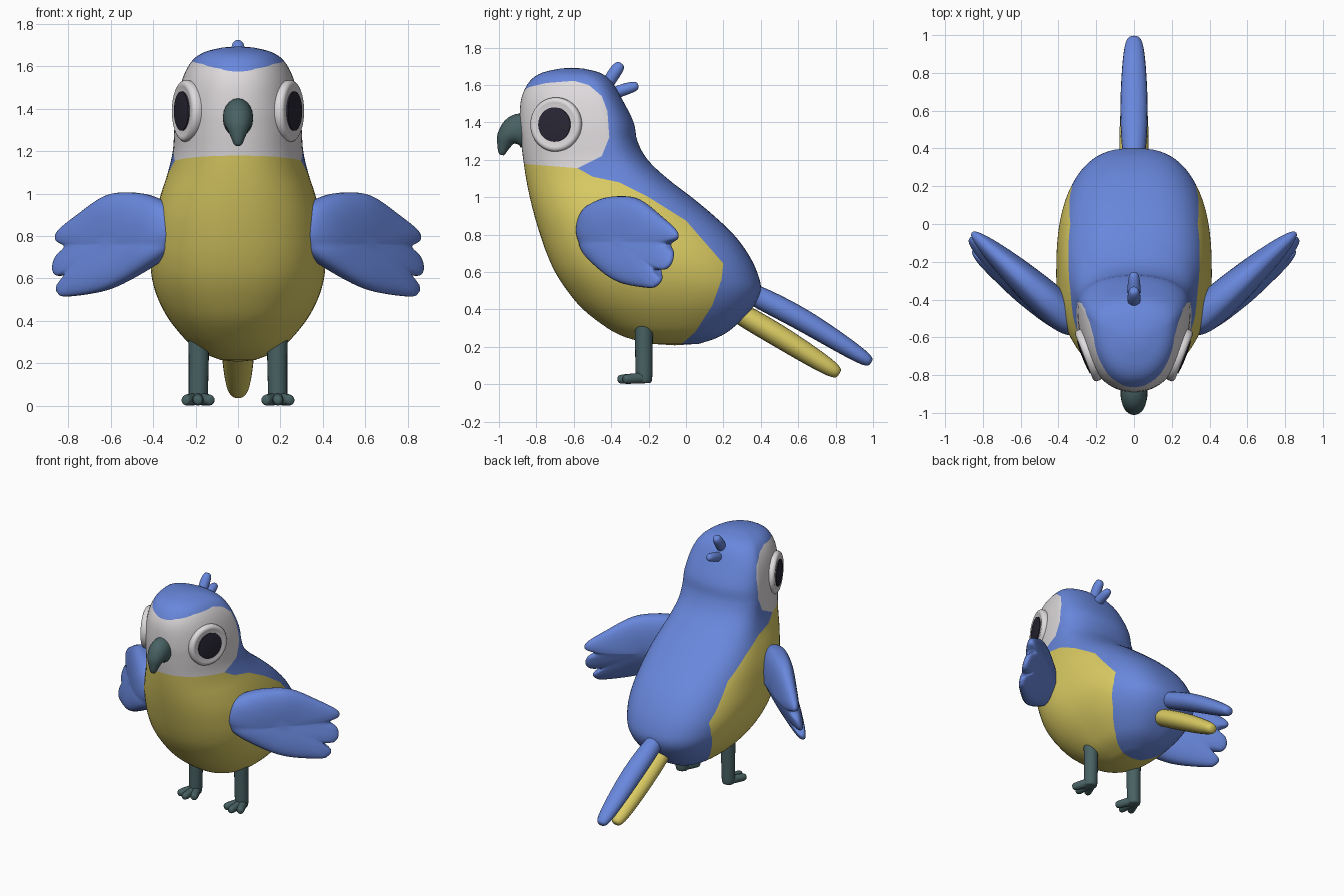
import bpy, bmesh, math
from mathutils import Vector

if "Cube" in bpy.data.objects:
    bpy.data.objects.remove(bpy.data.objects["Cube"])


def material(name, rgb):
    m = bpy.data.materials.new(name)
    m.diffuse_color = (*rgb, 1)
    m.use_nodes = True
    m.node_tree.nodes["Principled BSDF"].inputs["Base Color"].default_value = m.diffuse_color
    return m


BLUE = material("sky blue", (0.14, 0.245, 0.72))
YELLOW = material("soft yellow", (0.71, 0.60, 0.125))
WHITE = material("off white", (0.73, 0.70, 0.72))
DARK = material("dark pupil", (0.022, 0.02, 0.035))
TEAL = material("grey teal", (0.065, 0.12, 0.125))


def catmull(pts, n, closed=False):
    """Smooth curve through points of any dimension, n samples per span."""
    k = len(pts)
    get = (lambda i: pts[i % k]) if closed else (lambda i: pts[max(0, min(k - 1, i))])
    out = []
    for i in range(k if closed else k - 1):
        for s in range(n):
            t = s / n
            out.append(tuple(
                0.5 * (2 * b + (c - a) * t + (2 * a - 5 * b + 4 * c - d) * t * t
                       + (3 * b - a - 3 * c + d) * t ** 3)
                for a, b, c, d in zip(get(i - 1), get(i), get(i + 1), get(i + 2))))
    if not closed:
        out.append(tuple(pts[-1]))
    return out


def loft(bm, rings, start, end):
    """Skin a list of closed rings and close both ends with a point."""
    vr = [[bm.verts.new(p) for p in r] for r in rings]
    n = len(vr[0])
    for a, b in zip(vr, vr[1:]):
        for i in range(n):
            j = (i + 1) % n
            bm.faces.new((a[i], a[j], b[j], b[i]))
    for ring, tip in ((vr[0], start), (vr[-1], end)):
        v = bm.verts.new(tip)
        for i in range(n):
            bm.faces.new((ring[i], ring[(i + 1) % n], v))


def finish(bm, name, mats, mirror=False):
    bmesh.ops.recalc_face_normals(bm, faces=bm.faces)
    me = bpy.data.meshes.new(name)
    bm.to_mesh(me)
    bm.free()
    for m in mats:
        me.materials.append(m)
    ob = bpy.data.objects.new(name, me)
    bpy.context.collection.objects.link(ob)
    if mirror:
        ob.modifiers.new("mirror", "MIRROR").use_mirror_merge = False
    return ob


def lobe(name, mat, path, p=3.0, mirror=False, rows=24, sides=20):
    """Rounded tube; path points are (x, y, z, half width, half thickness)."""
    curve = catmull(path, 20)
    last = len(curve) - 1
    rings = []
    for r in range(1, rows):
        t = (1 - math.cos(math.pi * r / rows)) / 2
        i = min(int(t * last), last - 1)
        f = t * last - i
        a, b = curve[i], curve[i + 1]
        q = [u + (v - u) * f for u, v in zip(a, b)]
        tan = (Vector(b[:3]) - Vector(a[:3])).normalized()
        side = tan.cross(Vector((0, 0, 1)))
        side = side.normalized() if side.length > 0.05 else Vector((1, 0, 0))
        up = side.cross(tan)
        cap = (1 - abs(2 * t - 1) ** p) ** (1 / p)
        rings.append([Vector(q[:3])
                      + side * (q[3] * cap * math.cos(math.tau * k / sides))
                      + up * (q[4] * cap * math.sin(math.tau * k / sides))
                      for k in range(sides)])
    bm = bmesh.new()
    loft(bm, rings, path[0][:3], path[-1][:3])
    return finish(bm, name, [mat], mirror)


# Body and head: horizontal sections (z, front y, back y, widest y, half width)
sections = [
    (1.688, -0.67, -0.55, -0.59, 0.07), (1.665, -0.77, -0.46, -0.56, 0.16),
    (1.62, -0.835, -0.40, -0.51, 0.22), (1.53, -0.88, -0.345, -0.47, 0.265),
    (1.40, -0.89, -0.28, -0.44, 0.292), (1.30, -0.882, -0.26, -0.43, 0.30),
    (1.20, -0.87, -0.205, -0.41, 0.307), (1.10, -0.855, -0.10, -0.38, 0.33),
    (1.00, -0.835, 0.03, -0.36, 0.362), (0.90, -0.81, 0.15, -0.34, 0.388),
    (0.80, -0.78, 0.255, -0.31, 0.403), (0.70, -0.745, 0.33, -0.27, 0.412),
    (0.60, -0.70, 0.38, -0.23, 0.405), (0.50, -0.635, 0.40, -0.19, 0.375),
    (0.40, -0.55, 0.35, -0.15, 0.32), (0.30, -0.42, 0.25, -0.12, 0.235),
    (0.25, -0.32, 0.17, -0.09, 0.165), (0.216, -0.19, 0.07, -0.07, 0.08)]


def section_ring(z, yf, yb, yw, w, n=72):
    ring = []
    for k in range(n):
        c, s = math.cos(math.tau * k / n), math.sin(math.tau * k / n)
        e = 2.2 + (0.4 * max(0, min(1, (1.25 - z) / 0.3)) if s > 0 else 0)
        x = math.copysign(abs(c) ** (2 / e), c) * w
        y = math.copysign(abs(s) ** (2 / e), s)
        ring.append((x, yw + y * ((yb - yw) if y > 0 else (yw - yf)), z))
    return ring


bm = bmesh.new()
loft(bm, [section_ring(*s) for s in catmull(sections, 4)],
     (0, -0.61, 1.692), (0, -0.06, 0.208))

# Colour borders in side profile (y, z)
face_edge = [(-0.88, 1.565), (-0.84, 1.588), (-0.75, 1.61), (-0.6, 1.622), (-0.52, 1.60),
             (-0.45, 1.54), (-0.42, 1.46), (-0.41, 1.32), (-0.45, 1.22), (-0.58, 1.155)]
bib_edge = [(-0.95, 1.185), (-0.58, 1.155)]
back_edge = [(-0.58, 1.155), (-0.50, 1.11), (-0.36, 1.08), (-0.2, 1.0), (0.0, 0.875),
             (0.2, 0.645), (0.19, 0.56), (0.14, 0.42), (0.05, 0.28), (-0.04, 0.20)]
for line in (face_edge, bib_edge, back_edge):
    for (y0, z0), (y1, z1) in zip(line, line[1:]):
        e = 0.02
        faces = []
        for f in bm.faces:
            c = f.calc_center_median()
            if (min(y0, y1) - e < c.y < max(y0, y1) + e
                    and min(z0, z1) - e < c.z < max(z0, z1) + e):
                faces.append(f)
        geom = faces + list({x for f in faces for x in (*f.edges, *f.verts)})
        bmesh.ops.bisect_plane(bm, geom=geom, dist=1e-5, plane_co=(0, y0, z0),
                               plane_no=(0, z1 - z0, y0 - y1))


def inside(poly, y, z):
    hit = False
    for (y0, z0), (y1, z1) in zip(poly, poly[1:] + poly[:1]):
        if (z0 > z) != (z1 > z) and y < y0 + (z - z0) * (y1 - y0) / (z1 - z0):
            hit = not hit
    return hit


face_area = [(-1.2, 1.565)] + face_edge + [(-0.95, 1.185), (-1.2, 1.185)]
belly_area = [(-1.2, 1.185), (-0.95, 1.185)] + back_edge + [(-0.04, 0.1), (-1.2, 0.1)]
for f in bm.faces:
    c = f.calc_center_median()
    f.material_index = 2 if inside(face_area, c.y, c.z) else int(inside(belly_area, c.y, c.z))
finish(bm, "body", [BLUE, YELLOW, WHITE])

# Wings: pillowed three-feather outline (x, z) swept backwards; notches fade inwards
outline = [(0.285, 0.82), (0.315, 0.93), (0.40, 0.985), (0.50, 1.005), (0.62, 0.99),
           (0.76, 0.895), (0.845, 0.825), (0.855, 0.78), (0.81, 0.75), (0.855, 0.705),
           (0.872, 0.65), (0.855, 0.615), (0.805, 0.61), (0.85, 0.565), (0.845, 0.53),
           (0.80, 0.515), (0.62, 0.545), (0.46, 0.625), (0.33, 0.72)]
filled = outline[:]
filled[8], filled[12] = (0.85, 0.745), (0.855, 0.60)
edge, soft = catmull(outline, 5, closed=True), catmull(filled, 5, closed=True)
cx, cz = 0.57, 0.765


def wing_point(x, z, h):
    thick = 0.118 - 0.13 * (x - 0.35)
    y = -0.485 + (x - 0.37) * 0.9 - 0.42 * max(0, 0.76 - z)
    return (x + 0.6 * h * thick, y - 0.745 * h * thick, z)


rings = []
for k in range(1, 24):
    a = math.pi * k / 24
    s, h = math.sin(a) ** 0.8, math.copysign(abs(math.cos(a)) ** 0.8, math.cos(a))
    m = s ** 4
    rings.append([wing_point(cx + (u + (x - u) * m - cx) * s, cz + (v + (z - v) * m - cz) * s, h)
                  for (x, z), (u, v) in zip(edge, soft)])
bm = bmesh.new()
loft(bm, rings, wing_point(cx, cz, 1), wing_point(cx, cz, -1))
finish(bm, "wings", [BLUE], True)

# Tail feathers and crest
lobe("upper_tail_feather", BLUE, [(0, 0.28, 0.52, 0.06, 0.06), (0, 0.62, 0.345, 0.072, 0.06),
                                  (0, 0.99, 0.115, 0.056, 0.044)], 3.5)
lobe("lower_tail_feather", YELLOW, [(0, 0.20, 0.43, 0.072, 0.06), (0, 0.5, 0.255, 0.076, 0.06),
                                    (0, 0.82, 0.055, 0.056, 0.048)], 3.5)
lobe("upper_crest_feather", BLUE, [(0, -0.44, 1.57, 0.034, 0.034), (0, -0.385, 1.66, 0.034, 0.034),
                                   (0, -0.345, 1.715, 0.03, 0.032)], 2.6)
lobe("lower_crest_feather", BLUE, [(0, -0.42, 1.54, 0.034, 0.032), (0, -0.34, 1.572, 0.034, 0.032),
                                   (0, -0.255, 1.598, 0.03, 0.03)], 2.6)

# Beak: hooked taper
lobe("beak", TEAL, [(0, -0.80, 1.355, 0.07, 0.10), (0, -0.90, 1.355, 0.072, 0.09),
                    (0, -0.953, 1.325, 0.06, 0.06), (0, -0.975, 1.275, 0.038, 0.036),
                    (0, -0.985, 1.225, 0.02, 0.018)], 5)

# Eyes: lathed rim with a pupil set in the middle
normal = Vector((0.93, -0.367, 0))
across = Vector((0.367, 0.93, 0))


def eye_disc(name, mat, profile, n=40):
    base = Vector((0.243, -0.695, 1.388))
    rings = [[base + normal * h + across * (r * math.cos(math.tau * k / n))
              + Vector((0, 0, r * math.sin(math.tau * k / n))) for k in range(n)]
             for r, h in profile]
    bm = bmesh.new()
    loft(bm, rings, base + normal * profile[0][1], base + normal * profile[-1][1])
    finish(bm, name, [mat], True)


eye_disc("eye_rims", WHITE, [(0.135, -0.06), (0.145, -0.01), (0.145, 0.008), (0.138, 0.018),
                             (0.128, 0.023), (0.118, 0.022), (0.11, 0.02), (0.08, 0.02)])
eye_disc("pupils", DARK, [(0.092, 0.0), (0.092, 0.027), (0.06, 0.031), (0.02, 0.033)])

# Legs and feet
lobe("legs", TEAL, [(0.185, -0.225, 0.36, 0.05, 0.05), (0.185, -0.225, 0.2, 0.047, 0.047),
                    (0.188, -0.225, 0.005, 0.045, 0.045)], 8, True)
for label, dx, y in (("inner", -0.062, -0.335), ("middle", 0.0, -0.366), ("outer", 0.062, -0.335)):
    lobe(label + "_toes", TEAL, [(0.188, -0.20, 0.034, 0.03, 0.032),
                                 (0.188 + dx * 0.6, -0.28, 0.03, 0.027, 0.028),
                                 (0.188 + dx, y, 0.026, 0.025, 0.026)], 3.5, True, 16, 14)

# Smooth shading
for ob in bpy.context.scene.objects:
    ob.select_set(True)
    bpy.context.view_layer.objects.active = ob
bpy.ops.object.shade_smooth_by_angle(angle=math.radians(50))
